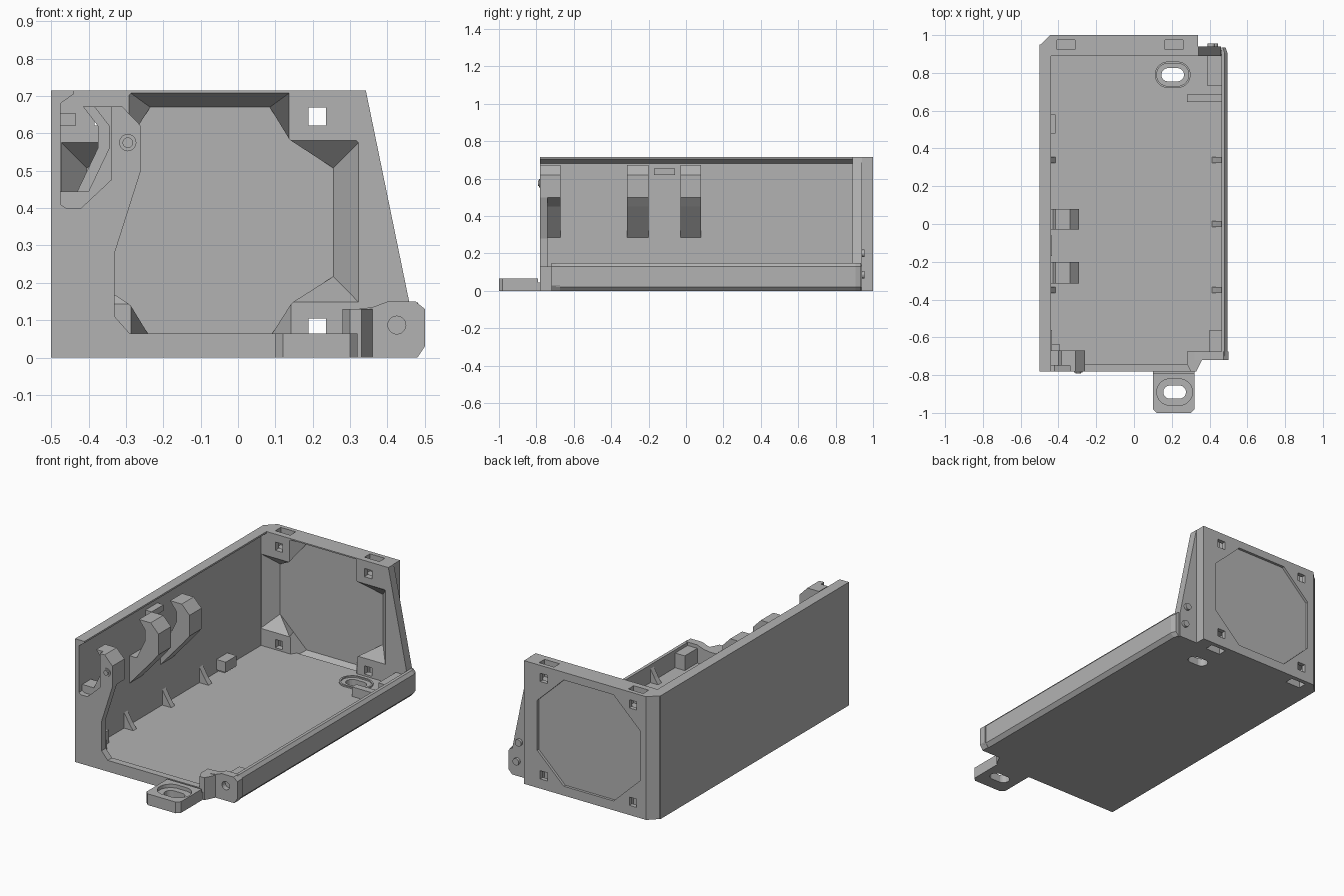
import bpy, bmesh, math
from mathutils import Vector

if "Cube" in bpy.data.objects:
    bpy.data.objects.remove(bpy.data.objects["Cube"])

mat = bpy.data.materials.new("matte_grey")
mat.use_nodes = True
GREY = (0.45, 0.45, 0.45, 1)
mat.diffuse_color = GREY
mat.node_tree.nodes["Principled BSDF"].inputs["Base Color"].default_value = GREY


def loft(name, rings):
    """Closed solid through rings of equal point count."""
    bm = bmesh.new()
    rows = [[bm.verts.new(p) for p in r] for r in rings]
    n = len(rows[0])
    for a, b in zip(rows, rows[1:]):
        for i in range(n):
            j = (i + 1) % n
            bm.faces.new((a[i], a[j], b[j], b[i]))
    bm.faces.new(rows[0][::-1])
    bm.faces.new(rows[-1])
    bmesh.ops.recalc_face_normals(bm, faces=bm.faces)
    me = bpy.data.meshes.new(name)
    bm.to_mesh(me)
    bm.free()
    me.materials.append(mat)
    ob = bpy.data.objects.new(name, me)
    bpy.context.collection.objects.link(ob)
    return ob


def prism(name, pts, axis, a, b):
    """Extrude a 2D outline along x, y or z from a to b."""
    def place(p, t):
        return {"x": (t, p[0], p[1]), "y": (p[0], t, p[1]), "z": (p[0], p[1], t)}[axis]
    return loft(name, [[place(p, t) for p in pts] for t in (a, b)])


def box(name, x0, x1, y0, y1, z0, z1):
    return prism(name, [(x0, y0), (x1, y0), (x1, y1), (x0, y1)], "z", z0, z1)


def slot(x, y, half, r):
    """Outline of a rounded slot lying along x."""
    out = []
    for i in range(24):
        a = math.radians(-90 + 7.5 + i * 15)
        out.append((x + math.copysign(half, math.cos(a)) + r * math.cos(a), y + r * math.sin(a)))
    return out


def circle(x, z, r, n=20):
    return [(x + r * math.cos(2 * math.pi * i / n), z + r * math.sin(2 * math.pi * i / n)) for i in range(n)]


def cut(ob, cutters):
    for c in cutters:
        m = ob.modifiers.new("cut", "BOOLEAN")
        m.operation, m.solver, m.object = "DIFFERENCE", "EXACT", c
        c.hide_render = True
        c.hide_viewport = True
        c.display_type = "WIRE"
    bpy.context.view_layer.update()
    me = bpy.data.meshes.new_from_object(ob.evaluated_get(bpy.context.evaluated_depsgraph_get()))
    ob.modifiers.clear()
    ob.data = me
    for c in cutters:
        bpy.data.objects.remove(c)


# Floor plate with a slotted mounting ear at the front
F = 0.045
floor = prism("floor", [(-0.5, -0.78), (0.1, -0.78), (0.1, -0.98), (0.12, -1), (0.3, -1), (0.32, -0.98),
                        (0.32, -0.72), (0.47, -0.72), (0.47, 0.92), (-0.5, 0.92)], "z", 0, F)
cut(floor, [prism("slot_cut", slot(x, y, 0.025, 0.035), "z", -0.1, 0.2)
            for x, y in ((0.215, -0.89), (0.205, 0.79))])

# Raised rims around the two mounting slots
ear = prism("ear_rim", [(0.1, -0.79), (0.1, -0.98), (0.12, -1), (0.3, -1), (0.32, -0.98), (0.32, -0.79)],
            "z", F - 0.005, 0.065)
cut(ear, [prism("bore_cut", slot(0.215, -0.89, 0.025, 0.07), "z", 0, 0.2)])
rim = prism("rear_slot_rim", slot(0.205, 0.79, 0.025, 0.07), "z", F - 0.005, F + 0.008)
cut(rim, [prism("bore_cut", slot(0.205, 0.79, 0.025, 0.06), "z", 0, 0.2)])

# Tall side wall with a flared top edge
prism("side_wall", [(-0.5, 0), (-0.475, 0), (-0.475, 0.68), (-0.44, 0.705), (-0.44, 0.715), (-0.5, 0.715)],
      "y", -0.78, 0.95)
box("wall_bump", -0.48, -0.435, -0.17, -0.06, 0.62, 0.655)

# Front wall that sweeps up into a hook
HOOK = [(-0.26, 0.5), (-0.26, 0.62), (-0.31, 0.672), (-0.385, 0.672), (-0.345, 0.62), (-0.345, 0.56),
        (-0.4, 0.445)]
prism("front_wall", [(-0.49, 0), (0.33, 0), (0.33, 0.065), (-0.29, 0.065), (-0.33, 0.11), (-0.33, 0.28),
                     (-0.26, 0.5), (-0.26, 0.62), (-0.31, 0.672), (-0.34, 0.672), (-0.34, 0.475),
                     (-0.42, 0.4), (-0.46, 0.4), (-0.475, 0.41), (-0.49, 0.41)], "y", -0.78, -0.74)

# Cable hooks along the side wall
for name, y0, y1 in (("front_hook", -0.75, -0.67), ("middle_hook", -0.315, -0.2), ("rear_hook", -0.03, 0.08)):
    s = 0 if name == "front_hook" else -0.03
    prism(name, [(-0.48, 0.28), (-0.33, 0.45)] + [(x + s, z) for x, z in HOOK] + [(-0.48, 0.445)], "y", y0, y1)
prism("hook_pin", circle(-0.295, 0.575, 0.023), "y", -0.785, -0.74)
prism("hook_pin_tip", circle(-0.295, 0.575, 0.014), "y", -0.792, -0.74)

# Rear panel: funnel inside, shallow recess outside, fastener holes in the corners
panel = prism("rear_panel", [(-0.5, 0.89), (0.34, 0.89), (0.34, 1), (-0.445, 1), (-0.5, 0.945)], "z", 0, 0.715)
CX, CZ = -0.075, 0.362


def ring(quarter, y):
    """Mirror three quarter points about both axes into a 12 point ring."""
    q = quarter
    pts = q + [(-x, z) for x, z in q[::-1]] + [(-x, -z) for x, z in q] + [(x, -z) for x, z in q[::-1]]
    return [(CX + x, y, CZ + z) for x, z in pts]


octagon = [(0.33, 0.145), (0.245, 0.226), (0.16, 0.308)]
cross = [(0.402, 0.218), (0.215, 0.218), (0.215, 0.348)]
cutters = [loft("funnel_cut", [ring(cross, 0.885), ring(octagon, 0.965)]),
           loft("recess_cut", [ring(octagon, 0.985), ring(octagon, 1.1)])]
for x in (-0.36, 0.212):
    for z in (0.08, 0.645):
        cutters.append(box("screw_cut", x - 0.024, x + 0.024, 0.8, 1.1, z - 0.024, z + 0.024))
    for z0, z1 in ((-0.1, 0.11), (0.615, 0.8)):
        cutters.append(box("nut_cut", x - 0.048, x + 0.048, 0.925, 0.975, z0, z1))
cut(panel, cutters)

# Sloping gusset beside the rear panel
prism("rear_gusset", [(0.327, 0), (0.46, 0), (0.46, 0.14), (0.342, 0.715), (0.327, 0.715)], "y", 0.89, 0.94)
for z, x in ((0.087, 0.425), (0.2, 0.41)):
    prism("gusset_pin", circle(x, z, 0.02), "y", 0.93, 0.955)

# Low side rail with bevelled edges and ends
def rail_ring(y, inset):
    o = 0.495 - inset
    return [(x, y, z) for x, z in ((0.462, 0), (o - 0.02, 0), (o, 0.022), (o, 0.13), (o - 0.015, 0.148),
                                   (0.462, 0.148))]


loft("side_rail", [rail_ring(-0.72, 0.02), rail_ring(-0.695, 0), rail_ring(0.905, 0), rail_ring(0.935, 0.01)])

# Corner block at the front of the rail
block = prism("rail_end_block", [(0.32, 0), (0.48, 0), (0.5, 0.03), (0.5, 0.13), (0.475, 0.15), (0.4, 0.15),
                                 (0.36, 0.135), (0.32, 0.13)], "y", -0.72, -0.675)
cut(block, [prism("pin_cut", circle(0.425, 0.087, 0.024), "y", -0.8, -0.69)])
prism("corner_post", [(0.28, -0.74), (0.3, -0.78), (0.33, -0.78), (0.36, -0.72), (0.36, -0.675), (0.28, -0.675)],
      "z", 0, 0.13)

# Triangular ribs along both sides
for y in (-0.35, 0, 0.34):
    for x, d in ((-0.478, 0.065), (0.47, -0.06)):
        prism("rib", [(x, 0.04), (x + d, 0.04), (x + d * 0.6, 0.075), (x, 0.14)], "y", y - 0.016, y + 0.016)

# Small corner brackets and stops
box("left_stop", -0.478, -0.415, 0.48, 0.58, 0.06, 0.12)
box("left_stop_foot", -0.478, -0.435, 0.5, 0.56, 0.04, 0.065)
box("front_left_stop", -0.478, -0.395, -0.67, -0.635, 0.04, 0.1)
box("front_left_rail", -0.478, -0.435, -0.67, -0.56, 0.04, 0.12)
box("front_right_stop", 0.4, 0.47, -0.68, -0.56, 0.04, 0.13)
box("rear_right_stop", 0.39, 0.47, 0.73, 0.9, 0.04, 0.12)
box("rear_right_bracket", 0.28, 0.47, 0.645, 0.685, 0.04, 0.1)
